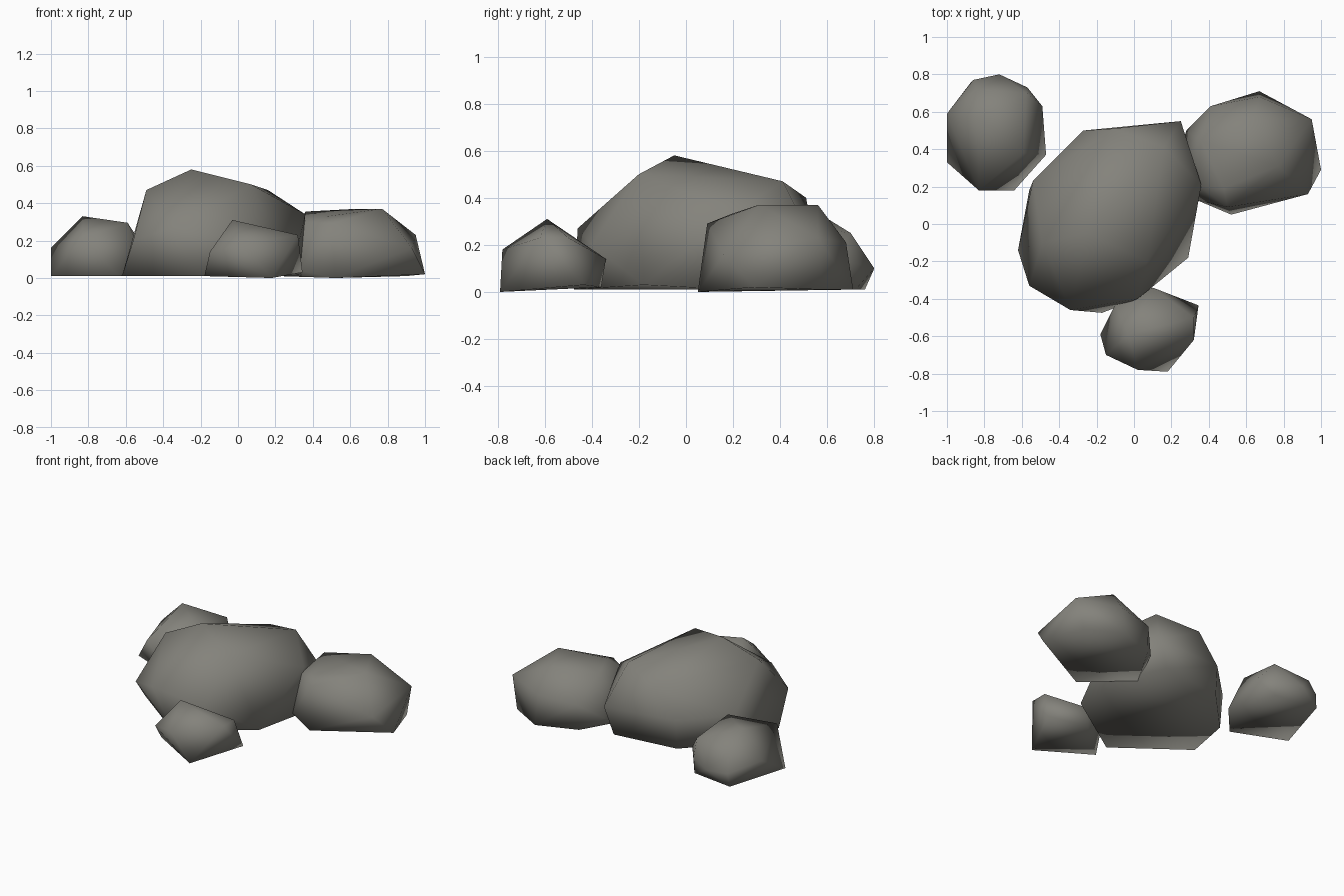
import bpy
import bmesh

default_cube = bpy.data.objects.get("Cube")
if default_cube:
    bpy.data.objects.remove(default_cube, do_unlink=True)

# One warm grey stone colour
stone = bpy.data.materials.new("warm_grey_stone")
stone.use_nodes = True
stone_colour = (0.23, 0.225, 0.2, 1)
stone.diffuse_color = stone_colour
stone_shader = stone.node_tree.nodes["Principled BSDF"]
stone_shader.inputs["Base Color"].default_value = stone_colour
stone_shader.inputs["Roughness"].default_value = 0.9


def build_boulder(name, base, sides, crown):
    """Wrap a smooth-shaded convex skin around the corner points of a boulder."""
    mesh = bpy.data.meshes.new(name)
    bm = bmesh.new()
    for corner in base + sides + crown:
        bm.verts.new(corner)
    bm.verts.ensure_lookup_table()
    bmesh.ops.convex_hull(bm, input=bm.verts[:])
    # Drop any corner that ended up inside the skin
    loose = [vert for vert in bm.verts if not vert.link_faces]
    bmesh.ops.delete(bm, geom=loose, context="VERTS")
    bmesh.ops.recalc_face_normals(bm, faces=bm.faces[:])
    # The boulders are softly shaded all over, underside included
    for face in bm.faces:
        face.smooth = True
    bm.to_mesh(mesh)
    bm.free()
    mesh.materials.append(stone)

    boulder = bpy.data.objects.new(name, mesh)
    bpy.context.collection.objects.link(boulder)
    return boulder


# Large central boulder
build_boulder(
    "large_boulder",
    base=[(-.62, -.14, .01), (-.17, -.475, .01), (.29, -.18, .03), (.34, .2, .01),
          (.18, .54, .01), (-.27, .485, .01), (-.56, .18, .01)],
    sides=[(-.56, -.33, .2), (-.34, -.46, .27), (.02, -.4, .2), (.36, .21, .34),
           (.25, .55, .19), (-.27, .5, .21), (-.54, .23, .22)],
    crown=[(-.49, -.1, .47), (-.25, -.05, .58), (.07, -.2, .5),
           (.16, .41, .47), (-.11, .51, .4)],
)

# Medium boulder on the left side
build_boulder(
    "side_boulder",
    base=[(1, .29, .02), (.52, .05, 0), (.33, .13, .04), (.22, .3, .01),
          (.4, .61, .01), (.67, .71, .01), (.9, .58, .01)],
    sides=[(.93, .16, .16), (.95, .56, .23), (.67, .68, .21), (.41, .63, .19),
           (.28, .5, .08), (.35, .2, .3)],
    crown=[(.5, .09, .29), (.48, .19, .33), (.77, .31, .37), (.64, .56, .37), (.36, .44, .355)],
)

# Small boulder at the back
build_boulder(
    "back_boulder",
    base=[(-1, .33, .01), (-.87, .76, .01), (-.57, .72, .01), (-.47, .37, .03), (-.64, .18, .01)],
    sides=[(-1, .59, .16), (-.86, .77, .1), (-.72, .8, .1), (-.57, .73, .12),
           (-.49, .63, .14), (-.83, .18, .22)],
    crown=[(-.83, .57, .33), (-.59, .38, .295), (-.575, .7, .25), (-.84, .72, .22)],
)

# Small boulder at the front
build_boulder(
    "front_boulder",
    base=[(-.18, -.59, .01), (.18, -.79, 0), (.345, -.435, .03), (.08, -.36, .02)],
    sides=[(-.15, -.7, .14), (.02, -.78, .18), (.1, -.34, .14), (-.1, -.43, .15)],
    crown=[(-.03, -.59, .31), (.32, -.5, .23), (.32, -.62, .23)],
)
